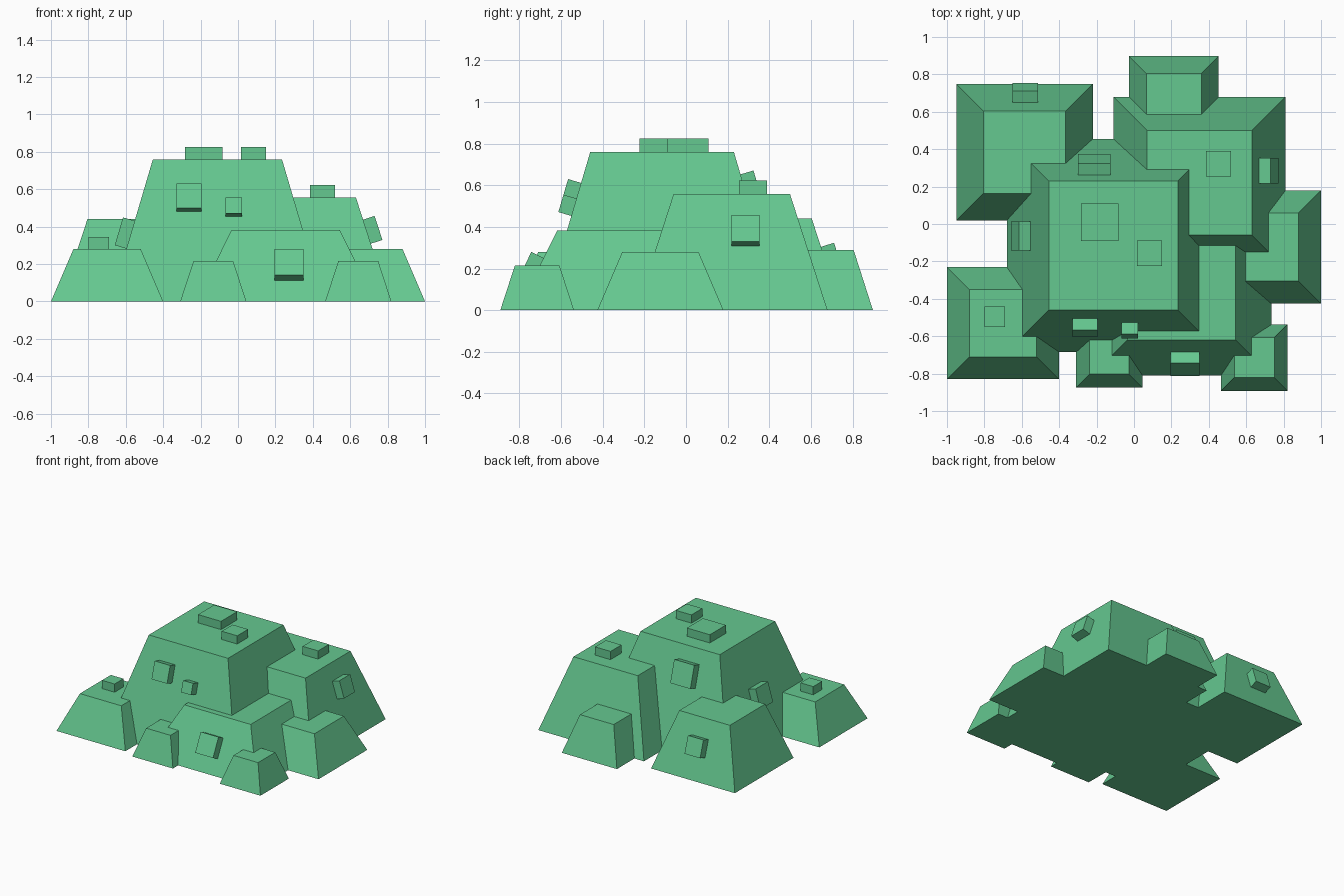
import bpy, bmesh
from mathutils import Vector, Matrix

if "Cube" in bpy.data.objects:
    bpy.data.objects.remove(bpy.data.objects["Cube"])

mat = bpy.data.materials.new("green")
mat.diffuse_color = (0.13, 0.58, 0.28, 1)
mat.use_nodes = True
mat.node_tree.nodes["Principled BSDF"].inputs["Base Color"].default_value = mat.diffuse_color
PROUD = 0.065  # how far every stud stands off its face


def finish(name, bm):
    bmesh.ops.recalc_face_normals(bm, faces=bm.faces)
    me = bpy.data.meshes.new(name)
    bm.to_mesh(me)
    bm.free()
    me.materials.append(mat)
    ob = bpy.data.objects.new(name, me)
    bpy.context.collection.objects.link(ob)
    return ob


def mound(name, cx, cy, half_base, half_top, h):
    """Square block with sloping sides, standing on the ground."""
    bm = bmesh.new()
    bmesh.ops.create_cube(bm, size=2)
    for v in bm.verts:
        top = v.co.z > 0
        r = half_top if top else half_base
        v.co = (cx + v.co.x * r, cy + v.co.y * r, h if top else 0)
    finish(name, bm)
    return cx, cy, half_base, half_top, h


def stud(name, m, side, size, a, b):
    """Square stud. On top: centre (a, b). On a side: position a along it, b = height of outer face."""
    cx, cy, hb, ht, h = m
    if side == "top":
        n, t, p = Vector((0, 0, 1)), Vector((1, 0, 0)), Vector((a, b, h))
    else:
        out = {"front": Vector((0, -1, 0)), "back": Vector((0, 1, 0)),
               "left": Vector((-1, 0, 0)), "right": Vector((1, 0, 0))}[side]
        n = (out * h + Vector((0, 0, hb - ht))).normalized()
        t = Vector((abs(out.y), abs(out.x), 0))
        z = b - PROUD * n.z
        reach = hb + (ht - hb) * z / h
        along = a - (cx if t.x else cy)
        p = Vector((cx, cy, z)) + out * reach + t * along
    s = n.cross(t)
    bm = bmesh.new()
    bmesh.ops.create_cube(bm, size=1)
    for v in bm.verts:
        v.co = p + t * v.co.x * size + s * v.co.y * size + n * v.co.z * 2 * PROUD
    finish(name, bm)


# Sloping blocks
main = mound("main_block", -0.11, -0.115, 0.57, 0.345, 0.76)
back_left = mound("back_left_block", -0.585, 0.384, 0.365, 0.22, 0.44)
back_right = mound("back_right_block", 0.35, 0.22, 0.46, 0.28, 0.557)
mound("back_block", 0.213, 0.658, 0.24, 0.147, 0.29)
mound("right_block", 0.697, -0.123, 0.303, 0.183, 0.28)
front_left = mound("front_left_block", -0.70, -0.53, 0.30, 0.18, 0.28)
front = mound("front_block", 0.255, -0.33, 0.479, 0.289, 0.383)
mound("small_front_left_block", -0.132, -0.697, 0.177, 0.106, 0.215)
mound("small_front_right_block", 0.643, -0.715, 0.177, 0.107, 0.215)

# Studs on the flat tops
stud("large_top_stud", main, "top", 0.20, -0.184, 0.009)
stud("small_top_stud", main, "top", 0.135, 0.083, -0.157)
stud("back_right_top_stud", back_right, "top", 0.135, 0.452, 0.322)
stud("front_left_top_stud", front_left, "top", 0.11, -0.745, -0.495)

# Studs on the sloping sides
stud("main_front_stud_large", main, "front", 0.135, -0.262, 0.565)
stud("main_front_stud_small", main, "front", 0.087, -0.023, 0.513)
stud("main_left_stud", main, "left", 0.155, -0.065, 0.375)
stud("main_back_stud", main, "back", 0.175, -0.212, 0.587)
stud("front_stud", front, "front", 0.155, 0.273, 0.21)
stud("back_right_side_stud", back_right, "right", 0.135, 0.285, 0.393)
stud("back_left_back_stud", back_left, "back", 0.135, -0.582, 0.26)
